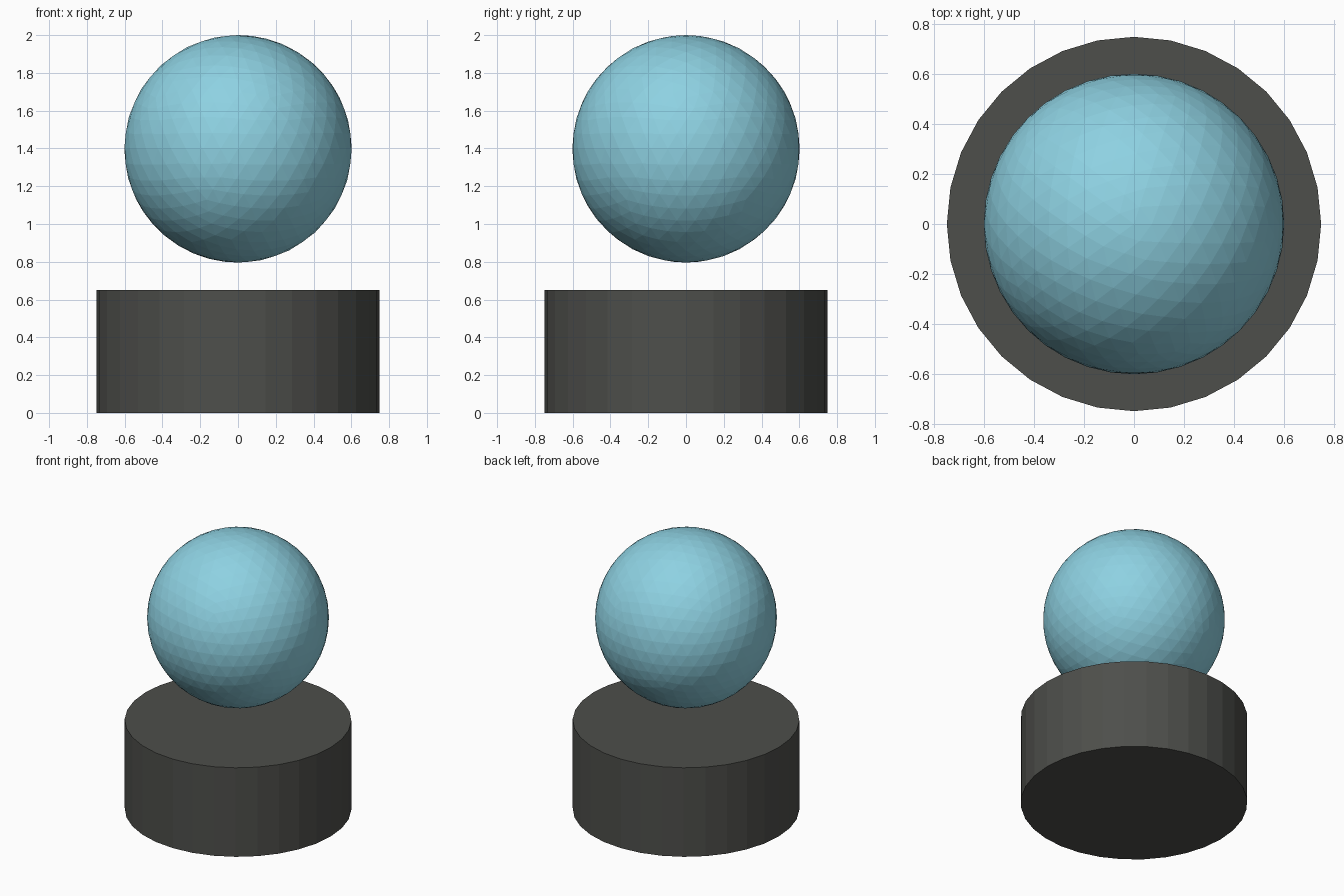
import bpy

if "Cube" in bpy.data.objects:
    bpy.data.objects.remove(bpy.data.objects["Cube"])


def finish(name, color):
    obj = bpy.context.object
    obj.name = name
    mat = bpy.data.materials.new(name + "_material")
    mat.diffuse_color = (*color, 1)
    mat.use_nodes = True
    mat.node_tree.nodes["Principled BSDF"].inputs["Base Color"].default_value = mat.diffuse_color
    obj.data.materials.append(mat)
    bpy.ops.object.shade_flat()


# Round plinth standing on the floor
bpy.ops.mesh.primitive_cylinder_add(vertices=32, radius=0.75, depth=0.65,
                                    location=(0, 0, 0.325))
finish("base", (0.075, 0.077, 0.07))

# Faceted ball floating above the plinth
bpy.ops.mesh.primitive_ico_sphere_add(subdivisions=4, radius=0.602,
                                      location=(0, 0, 1.398))
finish("ball", (0.27, 0.64, 0.76))
